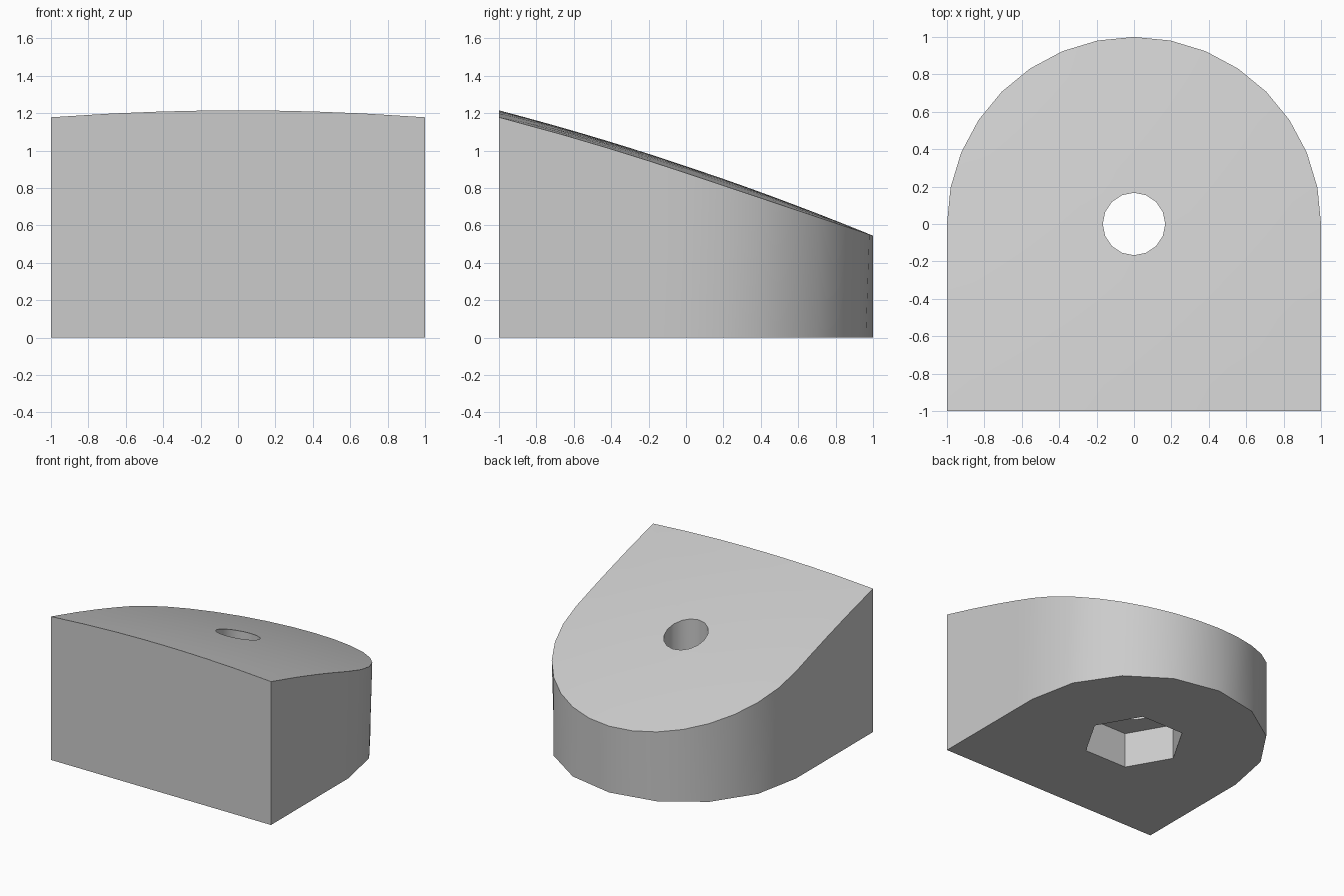
import bpy
import bmesh
from math import sin, cos, pi, radians

cube = bpy.data.objects.get("Cube")
if cube:
    bpy.data.objects.remove(cube, do_unlink=True)

SIDES = 32
BORE_RADIUS = 0.167
HEX_RADIUS = 0.385
POCKET_DEPTH = 0.29
RINGS = 6


def dome(x, y):
    """Height of the sloping, gently domed top."""
    return 0.917 - 0.335 * y - 0.037 * (x * x + y * y)


def circle(radius, count):
    return [(radius * cos(2 * pi * i / count), radius * sin(2 * pi * i / count))
            for i in range(count)]


def coarse(points):
    """Flatten every second point onto the chord between its neighbours."""
    n = len(points)
    return [p if i % 2 == 0 else
            tuple((a + b) / 2 for a, b in zip(points[i - 1], points[(i + 1) % n]))
            for i, p in enumerate(points)]


# D-shaped outline: round at the back, square at the front
outline = []
for x, y in circle(1, SIDES):
    reach = 1 if y > -1e-6 else max(abs(x), abs(y))
    outline.append((x / reach, y / reach))
bore = coarse(circle(BORE_RADIUS, SIDES))
hexagon = circle(HEX_RADIUS, 6)
# Only the arc is coarser at the foot; the straight sides keep their corners
foot = [c if p[1] > 0 else p for p, c in zip(outline, coarse(outline))]

bm = bmesh.new()


def ring(points, height):
    return [bm.verts.new((x, y, height(x, y) if callable(height) else height))
            for x, y in points]


def bridge(a, b):
    n = len(a)
    for i in range(n):
        j = (i + 1) % n
        bm.faces.new((a[i], a[j], b[j], b[i]))


def loop_edges(verts):
    edges = []
    for i, v in enumerate(verts):
        pair = (verts[i - 1], v)
        edges.append(bm.edges.get(pair) or bm.edges.new(pair))
    return edges


def fill_between(outer, inner):
    bmesh.ops.triangle_fill(bm, use_beauty=True,
                            edges=loop_edges(outer) + loop_edges(inner))


# Outer wall
foot_ring = ring(foot, 0)
rim = ring(outline, dome)
bridge(foot_ring, rim)

# Domed top, from the rim in to the bore
previous = rim
for k in range(1, RINGS + 1):
    t = k / RINGS
    current = ring([(o[0] + (b[0] - o[0]) * t, o[1] + (b[1] - o[1]) * t)
                    for o, b in zip(outline, bore)], dome)
    bridge(previous, current)
    previous = current

# Bore down to the pocket
bore_foot = ring(bore, POCKET_DEPTH)
bridge(previous, bore_foot)

# Hexagonal pocket in the underside
hex_foot = ring(hexagon, 0)
hex_roof = ring(hexagon, POCKET_DEPTH)
bridge(hex_foot, hex_roof)
fill_between(foot_ring, hex_foot)
fill_between(hex_roof, bore_foot)

bmesh.ops.recalc_face_normals(bm, faces=bm.faces)
mesh = bpy.data.meshes.new("sloped_block")
bm.to_mesh(mesh)
bm.free()

block = bpy.data.objects.new("sloped_block", mesh)
bpy.context.collection.objects.link(block)

# Plain grey
grey = bpy.data.materials.new("light_grey")
grey.use_nodes = True
colour = (0.6, 0.6, 0.6, 1)
grey.diffuse_color = colour
grey.node_tree.nodes["Principled BSDF"].inputs["Base Color"].default_value = colour
mesh.materials.append(grey)

bpy.ops.object.select_all(action="DESELECT")
block.select_set(True)
bpy.context.view_layer.objects.active = block
bpy.ops.object.shade_smooth_by_angle(angle=radians(30))
